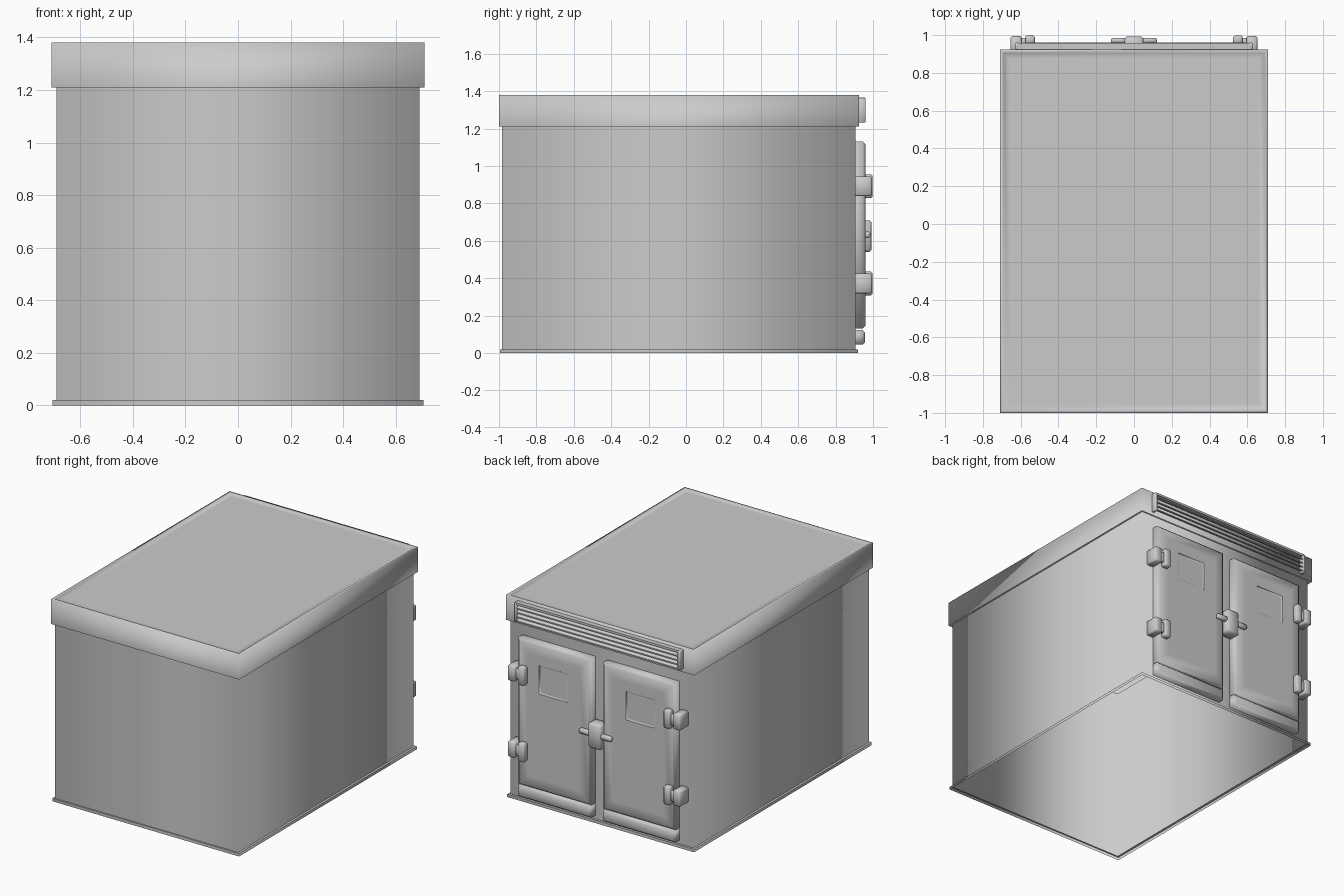
import bpy, bmesh
from mathutils import Vector, Matrix

if "Cube" in bpy.data.objects:
    bpy.data.objects.remove(bpy.data.objects["Cube"])

paint = bpy.data.materials.new("grey_paint")
paint.diffuse_color = (0.57, 0.57, 0.57, 1)
paint.use_nodes = True
paint.node_tree.nodes["Principled BSDF"].inputs["Base Color"].default_value = paint.diffuse_color


def finish(name, bm, smooth=True):
    mesh = bpy.data.meshes.new(name)
    for f in bm.faces:
        f.smooth = smooth
    bm.to_mesh(mesh)
    bm.free()
    mesh.materials.append(paint)
    ob = bpy.data.objects.new(name, mesh)
    bpy.context.collection.objects.link(ob)
    return ob


def box(name, x, y, z, bevel=0.0):
    """Box with a single soft bevel, smooth shaded throughout."""
    bm = bmesh.new()
    size = Vector((x[1] - x[0], y[1] - y[0], z[1] - z[0]))
    centre = Vector((sum(x) / 2, sum(y) / 2, sum(z) / 2))
    bmesh.ops.create_cube(bm, size=1, matrix=Matrix.Translation(centre) @ Matrix.Diagonal((*size, 1)))
    if bevel:
        bmesh.ops.bevel(bm, geom=bm.edges[:], offset=bevel, segments=1, affect='EDGES')
    return finish(name, bm, bool(bevel))


def prism(name, profile, x0, x1):
    """Extrude a (y, z) outline along x."""
    bm = bmesh.new()
    face = bm.faces.new([bm.verts.new((x0, y, z)) for y, z in profile])
    out = bmesh.ops.extrude_face_region(bm, geom=[face])
    moved = [v for v in out['geom'] if isinstance(v, bmesh.types.BMVert)]
    bmesh.ops.translate(bm, verts=moved, vec=(x1 - x0, 0, 0))
    bmesh.ops.recalc_face_normals(bm, faces=bm.faces)
    return finish(name, bm, False)


def loft(name, loops, cap):
    """Skin a stack of four-point loops, optionally closing the last one."""
    bm = bmesh.new()
    rows = [[bm.verts.new(p) for p in loop] for loop in loops]
    for a, b in zip(rows, rows[1:]):
        for i in range(4):
            j = (i + 1) % 4
            bm.faces.new((a[i], a[j], b[j], b[i]))
    if cap:
        bm.faces.new(rows[-1])
    return finish(name, bm)


def ring(x, y0, y1, z):
    return [(-x, y0, z), (x, y0, z), (x, y1, z), (-x, y1, z)]


def panel(x, z, y, inset=0.0):
    (x0, x1), (z0, z1), d = x, z, inset
    return [(x0 + d, y, z0 + d), (x0 + d, y, z1 - d), (x1 - d, y, z1 - d), (x1 - d, y, z0 + d)]


def span(side, a, b):
    return tuple(sorted((side * a, side * b)))


# Open-bottomed cabinet shell: skirt, walls and roof cap
loft("base_skirt", [ring(0.705, -0.995, 0.92, 0), ring(0.705, -0.995, 0.92, 0.02)], False)
loft("skirt_ledge", [ring(0.705, -0.995, 0.92, 0.02), ring(0.69, -0.985, 0.905, 0.02)], False)
loft("cabinet_walls", [ring(0.69, -0.985, 0.905, 0.02), ring(0.69, -0.985, 0.905, 1.22)], False)
loft("roof_cap", [ring(0.71, -1.0, 0.925, 1.21), ring(0.71, -1.0, 0.925, 1.38),
                  ring(0.695, -0.985, 0.91, 1.379), ring(0.69, -0.98, 0.905, 1.374),
                  ring(0.66, -0.95, 0.875, 1.374)], True)

# Louvred vent under the roof edge
for side, tag in ((1, "right"), (-1, "left")):
    box("vent_end_" + tag, span(side, 0.607, 0.627), (0.92, 0.96), (1.232, 1.365), 0.004)
box("vent_top_rail", (-0.615, 0.615), (0.92, 0.958), (1.35, 1.365))
for i in range(4):
    z = 1.236 + i * 0.029
    prism(f"vent_slat_{i + 1}", [(0.926, z + 0.028), (0.958, z + 0.008),
                                 (0.958, z), (0.926, z + 0.018)], -0.615, 0.615)

# Paired doors with recessed windows, kick strips and hinges
for side, tag, inner, outer in ((1, "right", 0.05, 0.602), (-1, "left", 0.04, 0.585)):
    x, z = span(side, inner, outer), (0.13, 1.13)
    wx, wz = span(side, 0.22, 0.435), (0.79, 0.985)
    loft("door_" + tag, [panel(x, z, 0.905), panel(x, z, 0.945), panel(x, z, 0.96, 0.015),
                         panel(x, z, 0.961, 0.08), panel(wx, wz, 0.961)], False)
    loft("door_window_" + tag, [panel(wx, wz, 0.961), panel(wx, wz, 0.955, 0.001),
                                panel(wx, wz, 0.955, 0.01)], True)
    sz = (0.045, 0.122)
    loft("kick_strip_" + tag, [panel(x, sz, 0.905), panel(x, sz, 0.945),
                               panel(x, sz, 0.957, 0.014)], True)
    for level, z in (("lower", 0.372), ("upper", 0.892)):
        name = f"hinge_{level}_{tag}"
        box(name + "_mount", span(side, 0.595, 0.653), (0.9, 0.995), (z - 0.053, z + 0.053), 0.008)
        box(name + "_leaf", span(side, 0.525, 0.575), (0.95, 0.998), (z - 0.063, z + 0.063), 0.008)
        box(name + "_link", span(side, 0.56, 0.61), (0.95, 0.985), (z - 0.035, z + 0.035), 0.006)

# Central latch with two grip bars
box("latch_block", (-0.05, 0.05), (0.905, 0.992), (0.54, 0.71), 0.012)
for side, tag in ((1, "right"), (-1, "left")):
    box("latch_grip_" + tag, span(side, 0.03, 0.122), (0.957, 0.986), (0.615, 0.65), 0.008)
